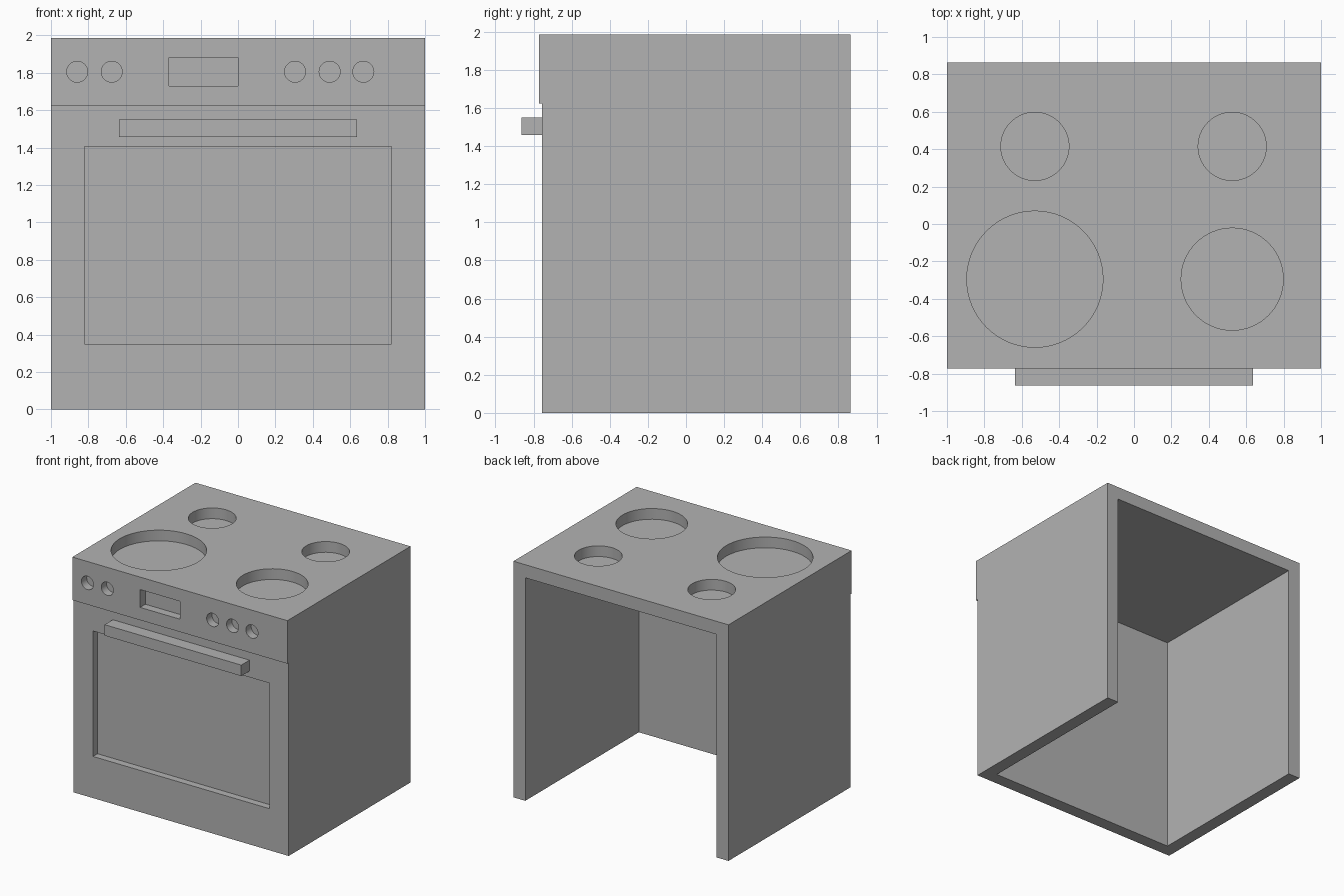
import bpy
import bmesh
from math import radians
from mathutils import Matrix, Vector

cube = bpy.data.objects.get("Cube")
if cube:
    bpy.data.objects.remove(cube, do_unlink=True)

WALL = 0.11
TOP, BACK, FRONT, FASCIA = 1.985, 0.864, -0.755, -0.772
FASCIA_BOTTOM = 1.623

grey = bpy.data.materials.new("plain grey")
grey.use_nodes = True
colour = (0.45, 0.45, 0.45, 1)
grey.diffuse_color = colour
grey.node_tree.nodes["Principled BSDF"].inputs["Base Color"].default_value = colour


def add_box(bm, low, high):
    low, high = Vector(low), Vector(high)
    place = Matrix.Translation((low + high) / 2) @ Matrix.Diagonal((high - low).to_4d())
    bmesh.ops.create_cube(bm, size=1, matrix=place)


def add_cylinder(bm, centre, radius, depth, sides, turn=0):
    place = Matrix.Translation(centre) @ Matrix.Rotation(radians(turn), 4, "X")
    bmesh.ops.create_cone(bm, cap_ends=True, segments=sides, radius1=radius,
                          radius2=radius, depth=depth, matrix=place)


def make_object(name, bm):
    bmesh.ops.recalc_face_normals(bm, faces=bm.faces)
    mesh = bpy.data.meshes.new(name)
    bm.to_mesh(mesh)
    bm.free()
    mesh.materials.append(grey)
    obj = bpy.data.objects.new(name, mesh)
    bpy.context.collection.objects.link(obj)
    return obj


# Cooker body: side profile with the overhanging control panel, extruded across
bm = bmesh.new()
profile = [(FRONT, 0), (BACK, 0), (BACK, TOP), (FASCIA, TOP),
           (FASCIA, FASCIA_BOTTOM), (FRONT, FASCIA_BOTTOM)]
side = bm.faces.new([bm.verts.new((-1, y, z)) for y, z in profile])
extruded = bmesh.ops.extrude_face_region(bm, geom=[side])["geom"]
bmesh.ops.translate(bm, vec=(2, 0, 0),
                    verts=[v for v in extruded if isinstance(v, bmesh.types.BMVert)])
body = make_object("cooker_body", bm)

# Hollow inside, open at the back and the bottom
bm = bmesh.new()
add_box(bm, (WALL - 1, FRONT + WALL, -1), (1 - WALL, 2, TOP - WALL))

# Burner wells
for x, y, radius in [(-0.53, -0.295, 0.364), (0.525, -0.295, 0.273),
                     (-0.53, 0.415, 0.182), (0.525, 0.415, 0.182)]:
    add_cylinder(bm, (x, y, TOP), radius, 0.18, 64)

# Knob holes
for x in (-0.86, -0.675, 0.305, 0.49, 0.67):
    add_cylinder(bm, (x, FASCIA, 1.805), 0.056, 0.14, 32, 90)

# Display recess and oven window recess
add_box(bm, (-0.37, -1, 1.73), (0, FASCIA + 0.07, 1.88))
add_box(bm, (-0.82, -1, 0.35), (0.82, FRONT + 0.06, 1.405))
cutter = make_object("recess_cutter", bm)
cutter.hide_render = True

cut = body.modifiers.new("recesses", "BOOLEAN")
cut.operation = "DIFFERENCE"
cut.solver = "EXACT"
cut.object = cutter
bpy.context.view_layer.objects.active = body
body.select_set(True)
bpy.ops.object.modifier_apply(modifier=cut.name)
bpy.data.objects.remove(cutter, do_unlink=True)
bpy.ops.object.shade_smooth_by_angle(angle=radians(30))

# Oven handle
bm = bmesh.new()
add_box(bm, (-0.635, -0.864, 1.457), (0.635, FRONT, 1.549))
make_object("oven_handle", bm)
